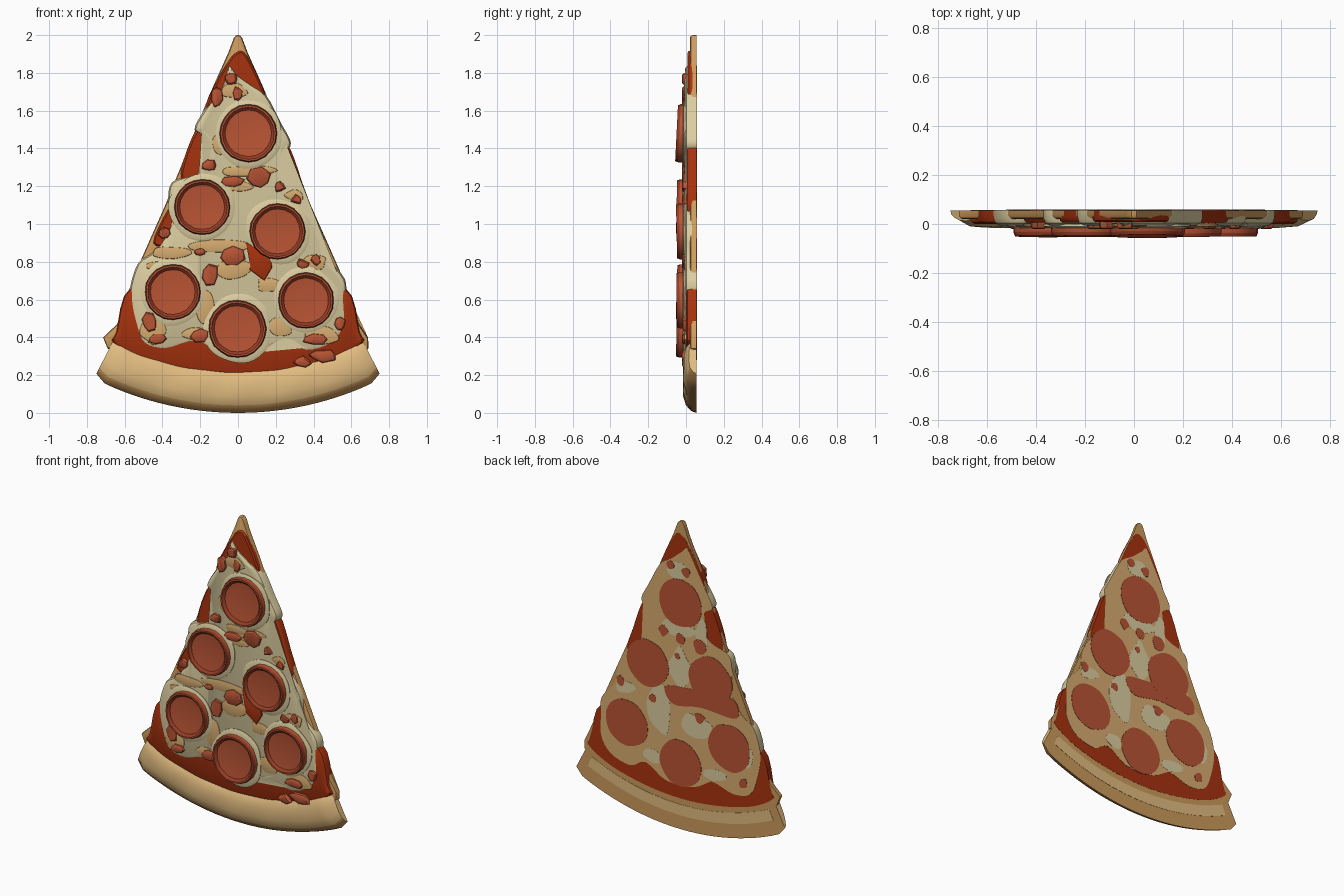
import bpy, bmesh, math, random
from mathutils import Vector

if "Cube" in bpy.data.objects:
    bpy.data.objects.remove(bpy.data.objects["Cube"])

random.seed(4)


def mat(name, r, g, b):
    m = bpy.data.materials.new(name)
    lin = [((c / 255 + 0.055) / 1.055) ** 2.4 for c in (r, g, b)]
    m.diffuse_color = (*lin, 1)
    m.use_nodes = True
    m.node_tree.nodes["Principled BSDF"].inputs["Base Color"].default_value = m.diffuse_color
    return m


CRUST = mat("crust light", 226, 188, 128)
TAN = mat("crust tan", 205, 155, 92)
CHEESE = mat("cheese cream", 219, 205, 160)
BAKED = mat("cheese baked", 214, 172, 112)
SAUCE = mat("tomato sauce", 168, 50, 14)
PEP = mat("pepperoni", 184, 84, 52)
RIM = mat("pepperoni rim", 150, 60, 36)


def finish(name, bm, mats, angle=35):
    bmesh.ops.recalc_face_normals(bm, faces=bm.faces)
    me = bpy.data.meshes.new(name)
    bm.to_mesh(me)
    bm.free()
    for m in mats:
        me.materials.append(m)
    ob = bpy.data.objects.new(name, me)
    bpy.context.collection.objects.link(ob)
    bpy.ops.object.select_all(action='DESELECT')
    ob.select_set(True)
    bpy.context.view_layer.objects.active = ob
    bpy.ops.object.shade_smooth_by_angle(angle=math.radians(angle))
    return ob


def smooth(pts, n=4):
    """Closed Catmull-Rom curve through the points."""
    v = [Vector(p) for p in pts]
    out = []
    for i in range(len(v)):
        a, b, c, d = (v[(i + k) % len(v)] for k in (-1, 0, 1, 2))
        for j in range(n):
            t = j / n
            out.append(0.5 * (2 * b + (c - a) * t + (2 * a - 5 * b + 4 * c - d) * t * t
                              + (3 * b - a - 3 * c + d) * t ** 3))
    return out


def slab(name, pts, back, front, bevel, m, back_m=None, n=4):
    """Flat piece in the xz plane with a rounded front edge."""
    p = smooth(pts, n) if n > 1 else [Vector(q) for q in pts]
    if sum(a.x * b.y - b.x * a.y for a, b in zip(p, p[1:] + p[:1])) < 0:
        p.reverse()
    c = len(p)
    nor = []
    for i in range(c):
        t = (p[(i + 1) % c] - p[i - 1]).normalized()
        nor.append(Vector((-t.y, t.x)))
    bm = bmesh.new()
    d = front - back
    rings = []
    for off, f in ((0, 0), (0, .55), (.3, .85), (1, 1)):
        rings.append([bm.verts.new((q.x + k.x * off * bevel, back + d * f, q.y + k.y * off * bevel))
                      for q, k in zip(p, nor)])
    for r, s in zip(rings, rings[1:]):
        for i in range(c):
            j = (i + 1) % c
            bm.faces.new((r[i], r[j], s[j], s[i]))
    bm.faces.new(rings[-1])
    bm.faces.new(rings[0]).material_index = 1
    bmesh.ops.triangulate(bm, faces=[f for f in bm.faces if len(f.verts) > 4])
    return finish(name, bm, [m, back_m or m])


def blob(x, z, rx, rz, n=7, jitter=.22):
    a0 = random.random() * 6
    out = []
    for i in range(n):
        a = a0 + math.tau * i / n
        k = 1 + random.uniform(-jitter, jitter)
        out.append((x + rx * k * math.cos(a), z + rz * k * math.sin(a)))
    return out


# Thin dough wedge
half = [(.022, 1.985), (.05, 1.91), (.135, 1.72), (.225, 1.5), (.385, 1.1), (.54, .75), (.64, .47), (.69, .34)]
slab("dough_base", [(0, 2)] + half + [(.4, .2), (0, .15)] + [(-x, z) for x, z in reversed(half)],
     .055, .02, .015, TAN, n=2)

# Crust: rounded section swept along the arc
prof = [(1.45, .055), (1.455, .02), (1.48, 0), (1.53, -.013), (1.6, -.014), (1.65, .002), (1.68, .027), (1.69, .055)]
bm = bmesh.new()
N = 26
cols = []
for i in range(N + 1):
    u = -1 + 2 * i / N
    edge = max(0, abs(u) - .9) / .1
    col = []
    for r, y in prof:
        a = .468 * u
        r2 = r - (r - 1.45) * .12 * edge ** 2
        wob = .006 * math.sin(i * 1.3 + r * 20) if 1.46 < r < 1.68 else 0
        y2 = y + (.055 - y) * .4 * edge ** 2
        col.append(bm.verts.new((r2 * math.sin(a), y2 + wob * .5, 1.69 - r2 * math.cos(a))))
    cols.append(col)
for a, b in zip(cols, cols[1:]):
    for k in range(len(prof)):
        f = bm.faces.new((a[k], a[(k + 1) % len(prof)], b[(k + 1) % len(prof)], b[k]))
        f.material_index = 1 if k in (0, 5, 6, 7) else 0
for c in (cols[0], cols[-1]):
    bm.faces.new(c)
finish("crust", bm, [CRUST, TAN], 50)

# Pale band of crust on the underside
arc = lambda r, w: [(r * math.sin(w * i / 6), 1.69 - r * math.cos(w * i / 6)) for i in range(-6, 7)]
slab("crust_back_band", arc(1.6, .43) + arc(1.53, .43)[::-1], .0565, .05, .001, CRUST, n=1)

# Tomato sauce showing at the sides, tip and above the crust
slab("sauce_lower", [(-.645, .43), (-.57, .66), (-.3, .62), (.3, .62), (.57, .66), (.645, .43), (.66, .37),
                     (.5, .28), (.25, .22), (0, .2), (-.25, .22), (-.5, .28), (-.66, .37)],
     .056, .0, .02, SAUCE)
slab("sauce_tip", [(-.01, 1.91), (.05, 1.89), (.15, 1.67), (.1, 1.6), (-.1, 1.6), (-.17, 1.63), (-.08, 1.82)],
     .056, .008, .012, SAUCE)
slab("sauce_left", [(-.22, 1.5), (-.13, 1.5), (-.1, 1.25), (-.25, 1.2), (-.305, 1.27)], .056, .006, .012, SAUCE)
slab("sauce_right", [(.26, 1.42), (.2, 1.3), (.22, 1.1), (.38, 1.06), (.34, 1.22)], .056, .006, .012, SAUCE)
slab("sauce_left_low", [(-.33, 1.1), (-.37, 1.08), (-.45, .9), (-.34, .9)], .05, .006, .01, SAUCE)

# Melted cheese sheet, baked colour on its underside
cheese = [(0, 1.79), (-.05, 1.84), (-.09, 1.72), (-.18, 1.6), (-.23, 1.5), (-.17, 1.45), (-.15, 1.34), (-.22, 1.27),
          (-.35, 1.22), (-.37, 1.1), (-.36, .99), (-.44, .86), (-.53, .79), (-.575, .63), (-.55, .47), (-.5, .36),
          (-.38, .33), (-.22, .37), (-.1, .3), (.1, .29), (.25, .37), (.36, .32), (.5, .36), (.57, .46),
          (.57, .6), (.565, .71), (.47, .83), (.45, .95), (.38, 1.07), (.28, 1.15), (.24, 1.25), (.25, 1.36),
          (.28, 1.43), (.23, 1.53), (.15, 1.68), (.07, 1.74)]
slab("cheese", cheese, .0575, -.006, .025, CHEESE, BAKED)

# Pepperoni cups on cheese mounds: x, z, radius, tilt
cups = [(.055, 1.48, .15, .05), (-.19, 1.09, .145, .02), (.21, .96, .145, -.02),
        (-.345, .64, .145, .03), (.36, .595, .145, -.01), (-.003, .445, .15, .02)]
lathe = [(.0, -.03), (.5, -.031), (.82, -.036), (.92, -.05), (.98, -.05), (1.02, -.035), (1.02, 0)]
for i, (x, z, r, tilt) in enumerate(cups):
    slab(f"cheese_mound_{i}", blob(x, z, r * 1.2, r * 1.2, 10, .05), 0, -.018, .04, CHEESE)
    bm = bmesh.new()
    S = 20
    wob = [random.uniform(-.012, .012) for _ in range(S)]
    rings = []
    for f, y in lathe[1:]:
        ring = []
        for k in range(S):
            a = math.tau * k / S
            rr = r * f * (1 + wob[k])
            ring.append(bm.verts.new((x + rr * math.cos(a), y + (tilt * rr * math.sin(a) if y else 0),
                                      z + rr * math.sin(a))))
        rings.append(ring)
    mid = bm.verts.new((x, lathe[0][1], z))
    for k in range(S):
        j = (k + 1) % S
        bm.faces.new((mid, rings[0][k], rings[0][j]))
        for q, (a, b) in enumerate(zip(rings, rings[1:])):
            bm.faces.new((a[k], a[j], b[j], b[k])).material_index = 1 if q in (1, 3) else 0
    finish(f"pepperoni_{i}", bm, [PEP, RIM], 25)

# Browned patches on the cheese
patches = [(-.02, 1.7, .07, .04), (-.1, 1.42, .04, .05), (.05, 1.28, .14, .03), (-.02, 1.2, .09, .03),
           (.3, 1.15, .05, .03), (-.08, .88, .16, .04), (-.02, .76, .09, .06), (-.35, .85, .1, .03),
           (-.17, .55, .05, .09), (.17, .68, .07, .04), (.4, .8, .07, .04), (-.45, .43, .06, .07),
           (-.22, .42, .07, .03), (.22, .45, .06, .05), (.45, .41, .08, .05), (-.42, .78, .07, .02)]
for i, (x, z, a, b) in enumerate(patches):
    slab(f"browned_cheese_{i}", blob(x, z, a, b, 8), 0, -.0095, .006, BAKED, n=3)

# Sauce showing through, and chopped pepperoni bits
slab("sauce_gap", [(.04, .9), (.17, .86), (.18, .77), (.14, .7), (.06, .76), (.09, .82)], 0, -.016, .008, SAUCE, n=1)
bits = [(-.03, 1.22, .06, .03), (.11, 1.24, .06, .055), (-.15, 1.31, .04, .03), (.22, 1.2, .03, .03),
        (-.03, .83, .06, .05), (-.15, .73, .05, .06), (-.39, .95, .035, .03), (.34, .79, .035, .025),
        (.41, .81, .025, .03), (-.47, .48, .04, .05), (-.43, .39, .05, .03), (-.2, .41, .05, .035),
        (.41, .39, .06, .03), (.54, .47, .03, .04), (.45, .3, .08, .03), (.34, .27, .05, .03),
        (0, 1.69, .025, .04), (-.11, 1.67, .03, .05), (-.04, 1.77, .04, .03), (-.08, 1.06, .03, .04),
        (.31, 1.13, .03, .025), (-.2, .85, .03, .02)]
for i, (x, z, a, b) in enumerate(bits):
    slab(f"pepperoni_bit_{i}", blob(x, z, a, b, 7), .01, -.02, .01, PEP, n=1)

# Underside markings: cream patches, discs and a streak
for i, (x, z, a, b) in enumerate([(.02, 1.3, .13, .05), (0, 1.04, .08, .14), (.16, .74, .09, .15), (-.12, .7, .1, .07),
                                  (.02, 1.68, .07, .06), (-.47, .6, .05, .1), (.4, .82, .07, .04),
                                  (-.25, .42, .08, .04), (.2, .42, .06, .05), (-.15, 1.3, .04, .1)]):
    slab(f"back_cream_{i}", blob(x, z, a, b, 8), .0585, .05, .001, CHEESE, n=3)
for i, (x, z, r) in enumerate([(0, 1.47, .155), (.235, 1.02, .15), (-.215, 1.02, .155), (.385, .59, .15),
                               (-.35, .62, .15), (0, .43, .15)]):
    slab(f"back_disc_{i}", blob(x, z, r, r, 14, .03), .0595, .05, .001, PEP, n=2)
slab("back_streak", [(.11, .9), (-.05, .93), (-.35, .95), (-.42, .88), (-.38, .82), (-.15, .83), (.05, .8)],
     .0592, .05, .001, PEP)
for i, (x, z, r) in enumerate([(.12, 1.26, .035), (0, 1.24, .035), (-.14, 1.22, .045), (.07, 1.7, .03), (-.04, 1.68, .03),
                               (-.14, .76, .035), (.43, .85, .03), (-.45, .42, .03), (.02, 1.12, .02), (.2, .8, .03)]):
    slab(f"back_bit_{i}", blob(x, z, r, r, 8), .0595, .05, .001, PEP, n=2)
